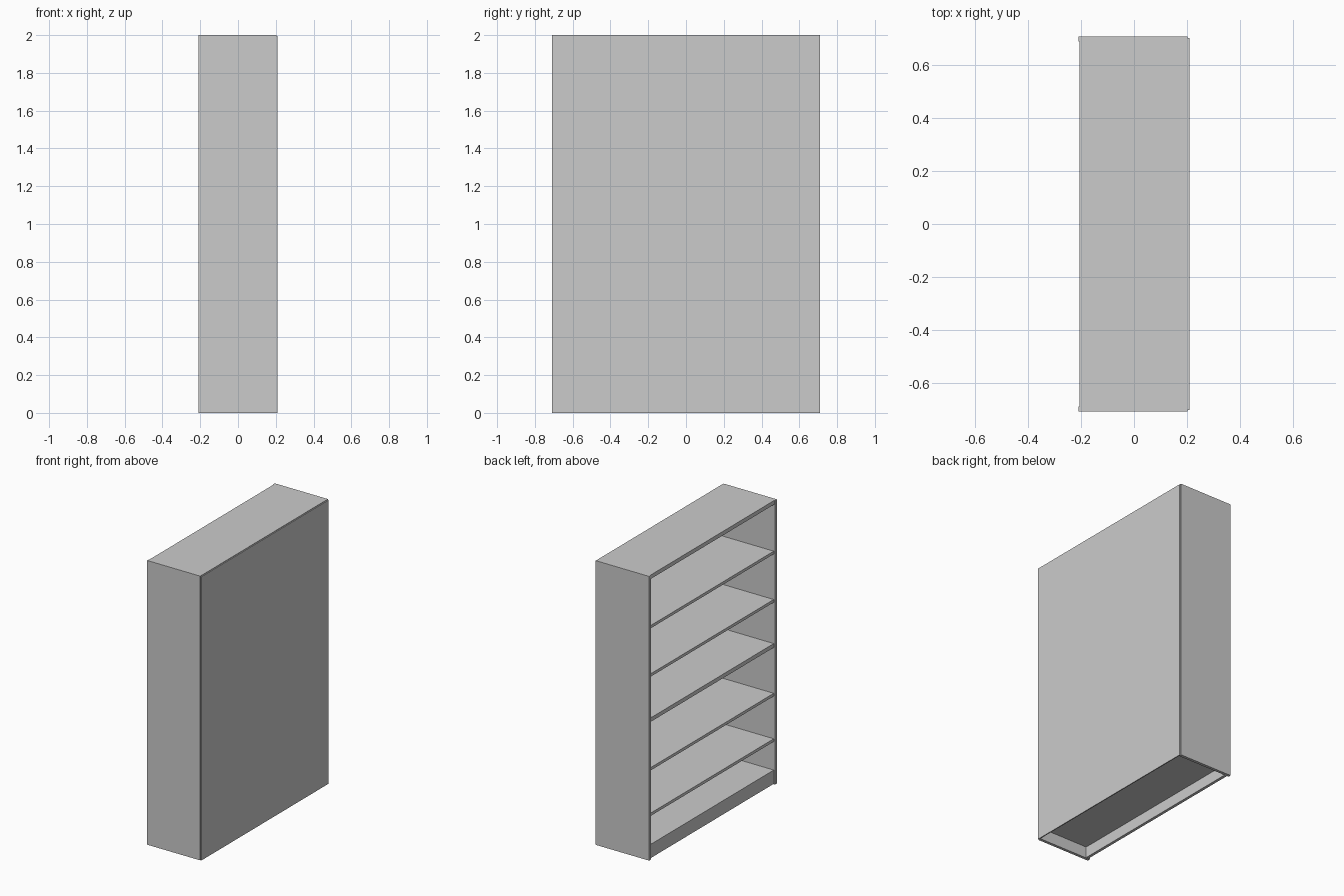
import bpy

if "Cube" in bpy.data.objects:
    bpy.data.objects.remove(bpy.data.objects["Cube"])

D, W, H = 0.21, 0.71, 2.0      # half depth, half width, height
T = 0.02                       # board thickness
BACK = 0.203                   # inner face of the back panel


def board(name, x, y, z):
    """Box spanning the (min, max) ranges on each axis."""
    c = [(a + b) / 2 for a, b in (x, y, z)]
    bpy.ops.mesh.primitive_cube_add(size=1, location=c)
    o = bpy.context.object
    o.name = name
    o.scale = [b - a for a, b in (x, y, z)]
    bpy.ops.object.transform_apply(location=False, rotation=False, scale=True)
    return o


inner = (-W + T, W - T)

# Side panels
for name, s in (("side_panel_near", -1), ("side_panel_far", 1)):
    board(name, (-D, BACK), tuple(sorted((s * W, s * (W - T)))), (0, H))

# Top board and thin back panel, slightly inset from the sides
board("top_board", (-D + 0.004, BACK), inner, (H - 0.028, H))
board("back_panel", (BACK, D), (-W + 0.006, W - 0.006), (0, H - 0.004))

# Plinth under the bottom shelf
board("plinth", (-D + 0.01, -D + 0.01 + T), inner, (0.003, 0.08))

# Shelves: top height and thickness (the middle one is fixed and thicker)
shelves = [(0.10, T), (0.32, T), (0.64, T), (0.99, 0.028), (1.30, T), (1.64, T)]
for i, (z, t) in enumerate(shelves):
    board(f"shelf_{i + 1}", (-D + 0.01, BACK), inner, (z - t, z))
